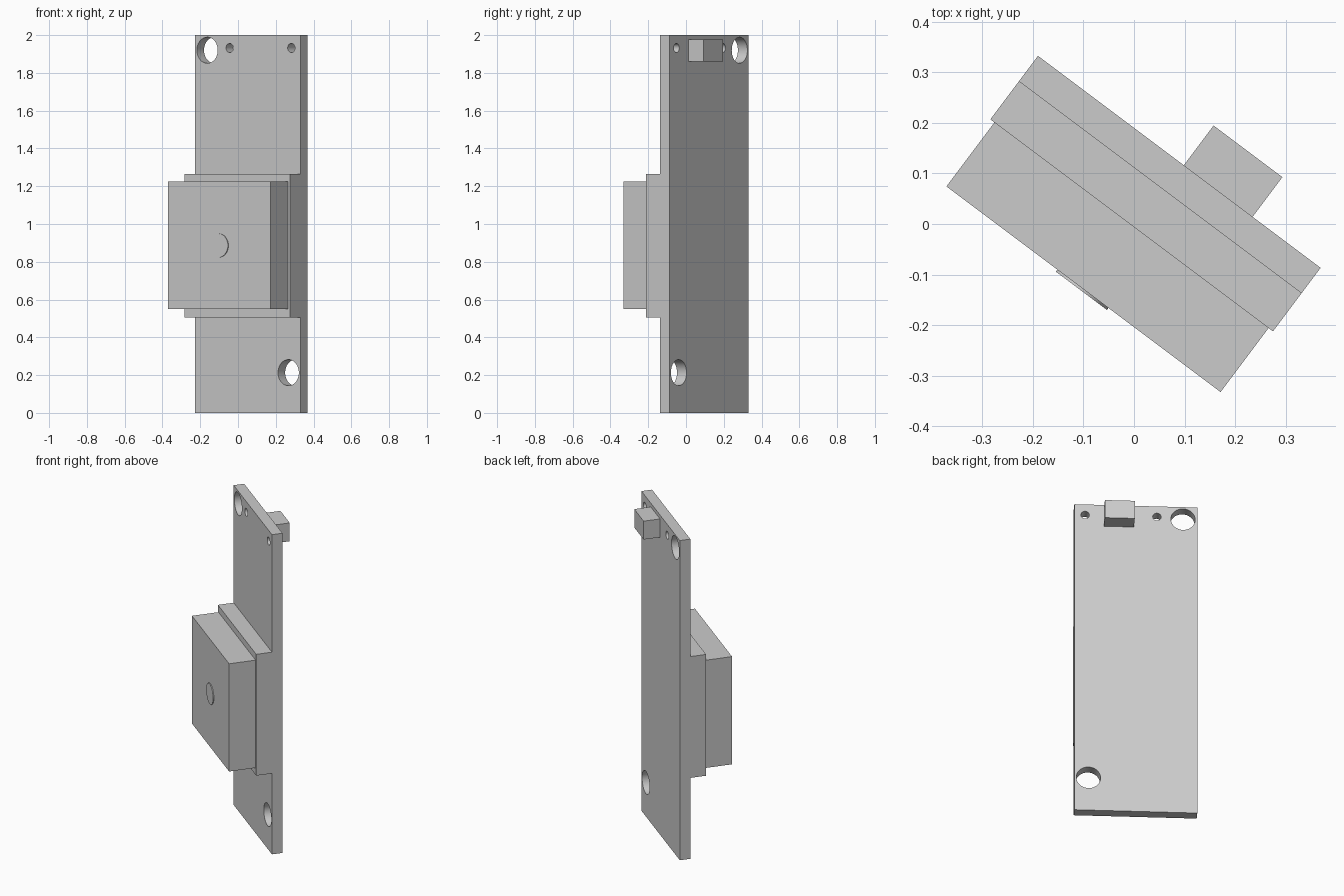
import bpy
import math
from mathutils import Matrix, Vector

cube = bpy.data.objects.get("Cube")
if cube:
    bpy.data.objects.remove(cube, do_unlink=True)

# The whole unit is turned about the vertical axis
TURN = Matrix.Rotation(-math.atan2(3, 4), 4, 'Z')

grey = bpy.data.materials.new("plain grey")
grey.use_nodes = True
COLOUR = (0.6, 0.6, 0.6, 1)
grey.diffuse_color = COLOUR
grey.node_tree.nodes["Principled BSDF"].inputs["Base Color"].default_value = COLOUR


def finish(name):
    ob = bpy.context.object
    ob.name = name
    ob.data.materials.append(grey)
    return ob


def box(name, x, y, z):
    """Box from (min, max) ranges along the board's own axes."""
    size = [b - a for a, b in (x, y, z)]
    mid = Vector([(a + b) / 2 for a, b in (x, y, z)])
    bpy.ops.mesh.primitive_cube_add(size=1)
    ob = finish(name)
    ob.data.transform(TURN @ Matrix.Translation(mid) @ Matrix.Diagonal((*size, 1)))
    return ob


def rod(name, x, z, radius, y):
    """Cylinder running front to back between two depths."""
    bpy.ops.mesh.primitive_cylinder_add(vertices=64, radius=radius, depth=y[1] - y[0])
    ob = finish(name)
    place = Matrix.Translation((x, sum(y) / 2, z))
    ob.data.transform(TURN @ place @ Matrix.Rotation(math.pi / 2, 4, 'X'))
    return ob


# Board with two mounting holes and two pin holes
FRONT, BACK = 0.089, 0.152
board = box("board", (-0.351, 0.347), (FRONT, BACK), (0, 2))
holes = [(-0.27, 1.92, 0.069), (0.267, 0.213, 0.069),
         (-0.122, 1.932, 0.024), (0.286, 1.932, 0.024)]
for x, z, radius in holes:
    cutter = rod("hole_cutter", x, z, radius, (FRONT - 0.05, BACK + 0.05))
    cutter.hide_render = True
    cut = board.modifiers.new("hole", 'BOOLEAN')
    cut.object = cutter
    cut.solver = 'EXACT'
    bpy.context.view_layer.objects.active = board
    bpy.ops.object.modifier_apply(modifier=cut.name)
    bpy.data.objects.remove(cutter, do_unlink=True)

# Stepped housing on the front
box("housing_base", (-0.351, 0.347), (-0.005, FRONT), (0.506, 1.265))
box("housing_cover", (-0.341, 0.336), (-0.163, -0.005), (0.55, 1.224))

# Round button on the cover
button = rod("button", -0.004, 0.886, 0.063, (-0.168, -0.163))

# Connector on the back
box("connector", (0.009, 0.179), (BACK, 0.25), (1.861, 1.976))

# Smooth the round walls, keep edges sharp
for ob in (board, button):
    bpy.ops.object.select_all(action='DESELECT')
    ob.select_set(True)
    bpy.context.view_layer.objects.active = ob
    bpy.ops.object.shade_smooth_by_angle(angle=math.radians(30))
